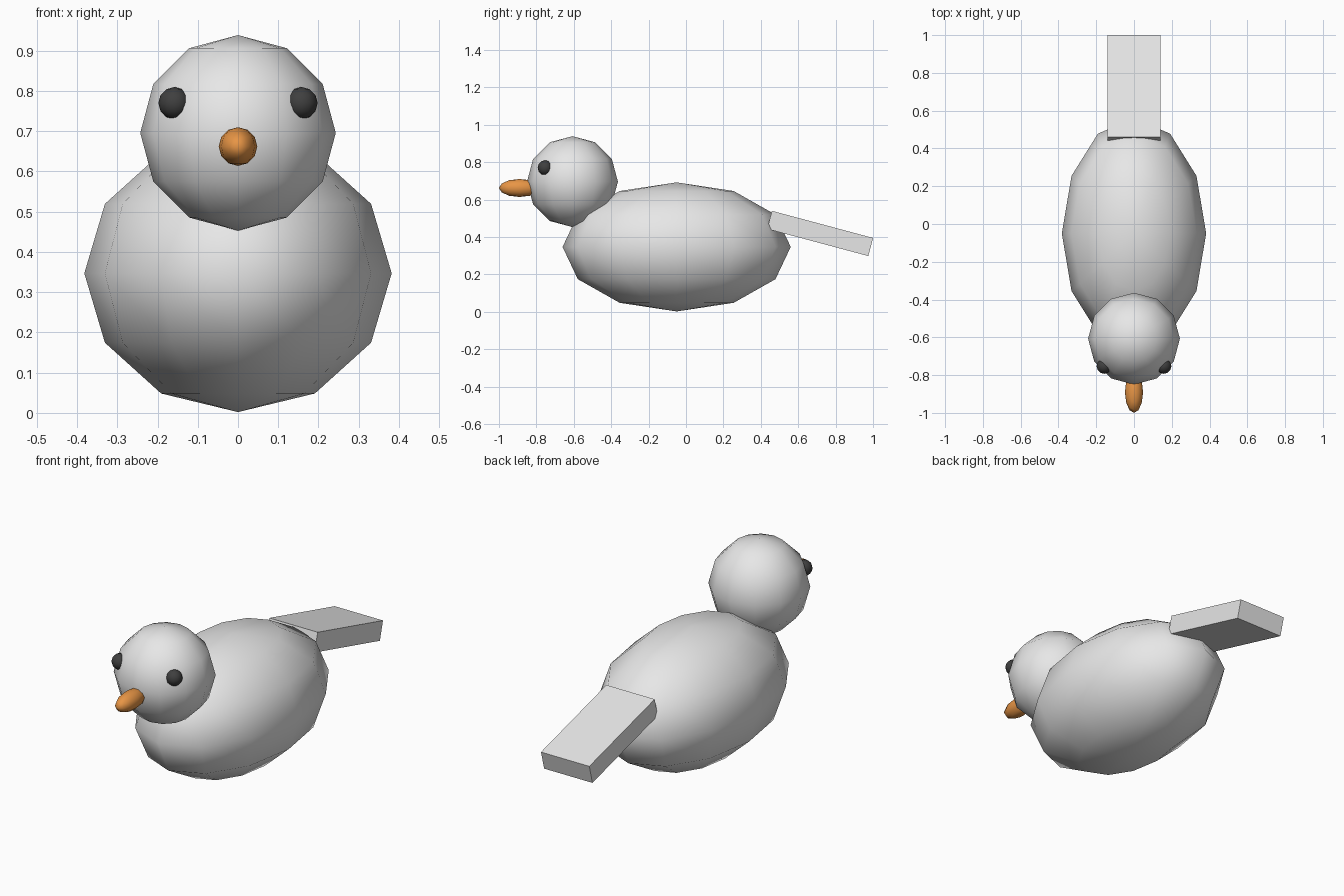
import bpy
from math import radians

cube = bpy.data.objects.get("Cube")
if cube:
    bpy.data.objects.remove(cube, do_unlink=True)


def material(name, rgb):
    mat = bpy.data.materials.new(name)
    mat.use_nodes = True
    mat.diffuse_color = (*rgb, 1)
    mat.node_tree.nodes["Principled BSDF"].inputs["Base Color"].default_value = (*rgb, 1)
    return mat


def ellipsoid(name, centre, radii, mat, segments=12):
    """Low-poly smooth-shaded ellipsoid with its poles on z."""
    bpy.ops.mesh.primitive_uv_sphere_add(
        segments=segments, ring_count=segments // 2, radius=1, location=centre)
    ob = bpy.context.object
    ob.name = name
    ob.scale = radii
    bpy.ops.object.transform_apply(location=False, rotation=False, scale=True)
    bpy.ops.object.shade_smooth()
    ob.data.materials.append(mat)
    return ob


grey = material("light grey", (0.8, 0.8, 0.8))
orange = material("beak orange", (0.8, 0.3, 0.06))
black = material("eye black", (0.05, 0.05, 0.05))

# Body and head
ellipsoid("body", (0, -0.05, 0.347), (0.382, 0.61, 0.345), grey)
ellipsoid("head", (0, -0.607, 0.696), (0.243, 0.243, 0.243), grey)

# Beak
ellipsoid("beak", (0, -0.89, 0.662), (0.048, 0.11, 0.048), orange)

# Eyes
for side, x in (("left", 0.158), ("right", -0.158)):
    ellipsoid(side + "_eye", (x, -0.753, 0.77), (0.04, 0.04, 0.04), black)

# Tail: a flat board sloping down to the back
bpy.ops.mesh.primitive_cube_add(size=1, location=(0, 0.717, 0.419),
                                rotation=(radians(-15), 0, 0))
tail = bpy.context.object
tail.name = "tail"
tail.scale = (0.28, 0.56, 0.1)
bpy.ops.object.transform_apply(location=False, rotation=False, scale=True)
tail.data.materials.append(grey)
